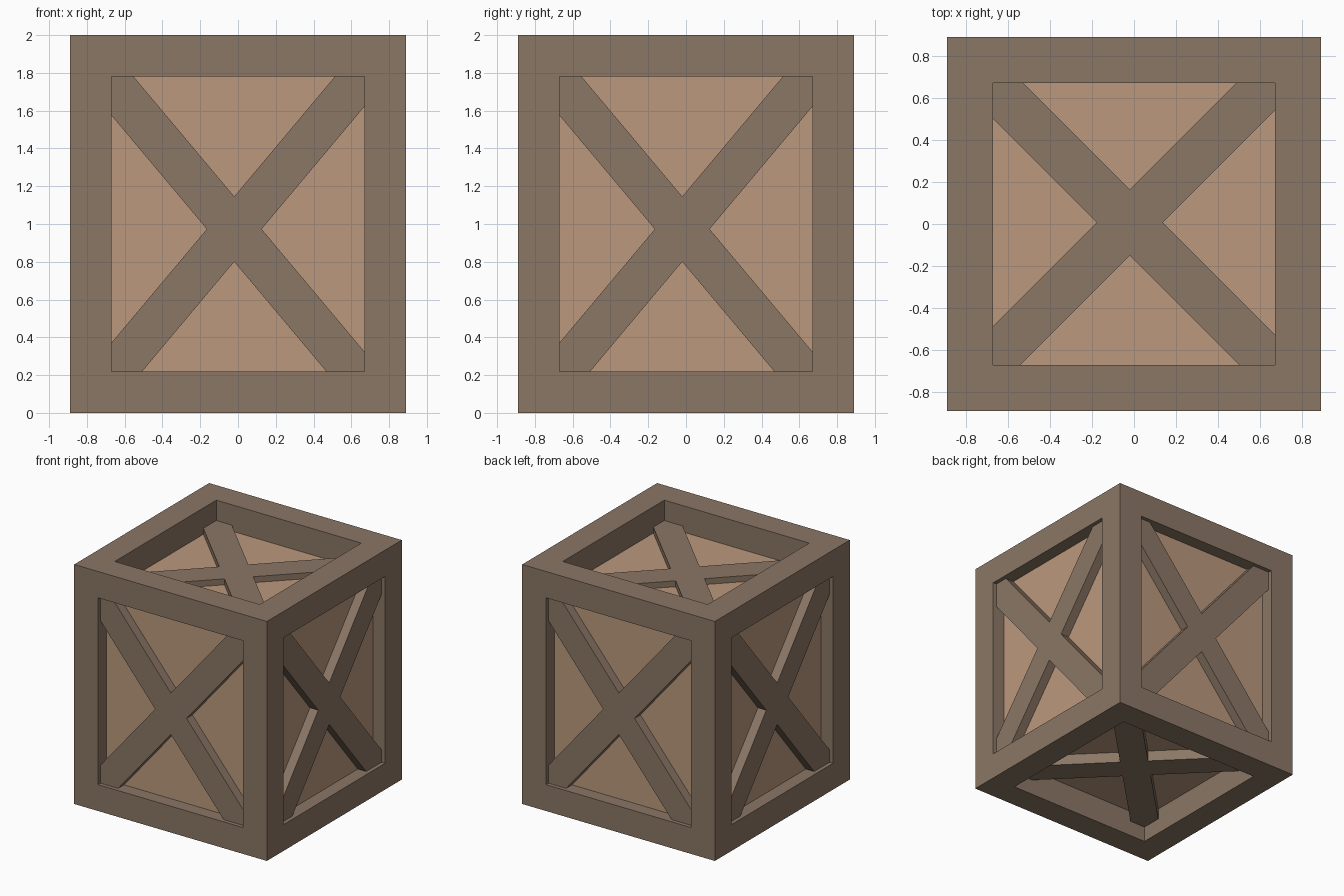
import bpy, bmesh, math
from mathutils import Matrix, Vector

if "Cube" in bpy.data.objects:
    bpy.data.objects.remove(bpy.data.objects["Cube"])

HALF, HEIGHT, BEAM = 0.89, 2.0, 0.22


def material(name, rgb):
    m = bpy.data.materials.new(name)
    m.diffuse_color = (*rgb, 1)
    m.use_nodes = True
    m.node_tree.nodes["Principled BSDF"].inputs["Base Color"].default_value = m.diffuse_color
    return m


dark_wood = material("dark_wood", (0.258, 0.184, 0.130))
light_wood = material("light_wood", (0.497, 0.314, 0.205))


def finish(bm, name, mat):
    bmesh.ops.recalc_face_normals(bm, faces=bm.faces[:])
    me = bpy.data.meshes.new(name)
    bm.to_mesh(me)
    bm.free()
    me.materials.append(mat)
    ob = bpy.data.objects.new(name, me)
    bpy.context.collection.objects.link(ob)
    return ob


def box(sx, sy, sz):
    bm = bmesh.new()
    bmesh.ops.create_cube(bm, size=1, matrix=Matrix.Translation((0, 0, HEIGHT / 2))
                          @ Matrix.Diagonal((sx, sy, sz, 1)))
    return bm


# Frame of twelve square beams: inset each side, push it in, open it up
bm = box(2 * HALF, 2 * HALF, HEIGHT)
sides = bm.faces[:]
bmesh.ops.inset_individual(bm, faces=sides, thickness=BEAM, use_even_offset=True)
pushed = bmesh.ops.extrude_discrete_faces(bm, faces=sides)["faces"]
for f in pushed:
    f.normal_update()
    bmesh.ops.translate(bm, verts=f.verts[:], vec=-f.normal * BEAM)
bmesh.ops.delete(bm, geom=pushed, context='FACES')
bmesh.ops.remove_doubles(bm, verts=bm.verts[:], dist=0.001)
finish(bm, "frame", dark_wood)

# Light inner box whose sides show as the recessed panels
finish(box(1.56, 1.56, 1.56), "panels", light_wood)


# Cross brace: X-shaped profile in local x/y, extruded along local z
def cross(name, matrix, angle, centre, low, high, width=0.222, reach=1.1):
    h = width / 2
    c, s = math.cos(angle), math.sin(angle)
    notches = [(h / s, 0), (0, h / c), (-h / s, 0), (0, -h / c)]
    arms = [(c, s), (-c, s), (-c, -s), (c, -s)]
    points = []
    for notch, (dx, dy) in zip(notches, arms):
        points.append(notch)
        points.append((dx * reach + dy * h, dy * reach - dx * h))
        points.append((dx * reach - dy * h, dy * reach + dx * h))
    bm = bmesh.new()
    verts = [bm.verts.new((x + centre[0], y + centre[1], low)) for x, y in points]
    face = bm.faces.new(verts)
    ext = bmesh.ops.extrude_face_region(bm, geom=[face])["geom"]
    bmesh.ops.translate(bm, verts=[g for g in ext if isinstance(g, bmesh.types.BMVert)],
                        vec=Vector((0, 0, high - low)))
    bm.transform(matrix)
    finish(bm, name, dark_wood)


# Four side braces, each a quarter turn of the front one
upright = Matrix.Rotation(math.pi / 2, 4, 'X')
for k, side in enumerate(("front", "right", "back", "left")):
    cross(side + "_brace", Matrix.Rotation(k * math.pi / 2, 4, 'Z') @ upright,
          math.radians(50), (-0.02, 0.973), 0.76, 0.857)

# Top and bottom braces
cross("top_brace", Matrix.Identity(4), math.radians(45), (-0.02, 0.007), 1.76, 1.83)
cross("bottom_brace", Matrix.Rotation(math.pi, 4, 'X'), math.radians(45),
      (-0.02, 0.007), -0.24, -0.13)
